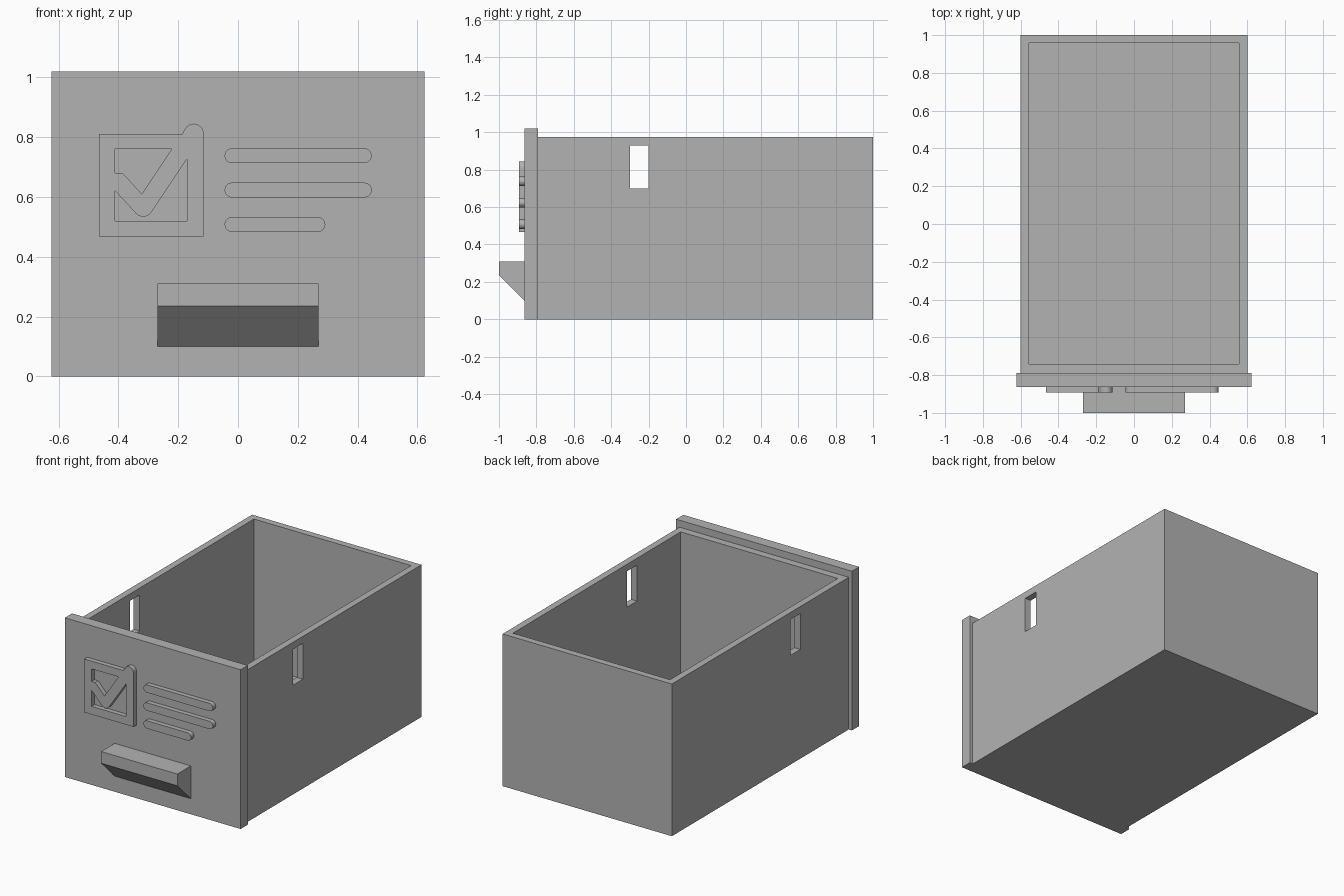
import bpy
import bmesh
import math
from mathutils import Matrix, Vector

cube = bpy.data.objects.get("Cube")
if cube:
    bpy.data.objects.remove(cube, do_unlink=True)

grey = bpy.data.materials.new("plain grey")
grey.use_nodes = True
COLOUR = (0.45, 0.45, 0.45, 1)
grey.diffuse_color = COLOUR
grey.node_tree.nodes["Principled BSDF"].inputs["Base Color"].default_value = COLOUR


def add_object(name, data):
    obj = bpy.data.objects.new(name, data)
    bpy.context.collection.objects.link(obj)
    data.materials.append(grey)
    return obj


def box(name, low, high):
    """Box between two opposite corners."""
    low, high = Vector(low), Vector(high)
    bm = bmesh.new()
    bmesh.ops.create_cube(bm, size=1, matrix=Matrix.Translation((low + high) / 2)
                          @ Matrix.Diagonal((high - low).to_4d()))
    mesh = bpy.data.meshes.new(name)
    bm.to_mesh(mesh)
    bm.free()
    return add_object(name, mesh)


def cut(target, cutter):
    cutter.hide_render = True
    cutter.hide_viewport = True
    mod = target.modifiers.new(cutter.name, 'BOOLEAN')
    mod.operation = 'DIFFERENCE'
    mod.solver = 'EXACT'
    mod.object = cutter


def arc(cx, cz, r, start, end, steps=10):
    """Points on an arc, angles in degrees."""
    angles = [math.radians(start + (end - start) * i / steps) for i in range(steps + 1)]
    return [(cx + r * math.cos(a), cz + r * math.sin(a)) for a in angles]


def relief(name, outlines, back, front):
    """Raise filled outlines (x, z) from y = back to y = front; inner outlines are holes."""
    curve = bpy.data.curves.new(name + "_outline", 'CURVE')
    curve.dimensions = '2D'
    curve.fill_mode = 'BOTH'
    curve.extrude = (back - front) / 2
    for points in outlines:
        spline = curve.splines.new('POLY')
        spline.points.add(len(points) - 1)
        for p, (x, z) in zip(spline.points, points):
            p.co = (x, z, 0, 1)
        spline.use_cyclic_u = True
        spline.use_smooth = False
    source = bpy.data.objects.new(name + "_outline", curve)
    bpy.context.collection.objects.link(source)
    bpy.context.view_layer.update()
    graph = bpy.context.evaluated_depsgraph_get()
    mesh = bpy.data.meshes.new_from_object(source.evaluated_get(graph))
    bpy.data.objects.remove(source, do_unlink=True)
    mesh.transform(Matrix.Translation((0, (back + front) / 2, 0))
                   @ Matrix.Rotation(math.pi / 2, 4, 'X'))
    mesh.materials.clear()
    mesh.name = name
    return add_object(name, mesh)


PANEL_BACK, PANEL_FRONT, RELIEF_FRONT = -0.79, -0.863, -0.893

# Open drawer body with a slot through both side walls
body = box("drawer_body", (-0.6, PANEL_BACK, 0), (0.6, 1, 0.975))
cut(body, box("cavity_cutter", (-0.557, -0.742, 0.043), (0.557, 0.957, 1.2)))
cut(body, box("slot_cutter", (-0.8, -0.3, 0.7), (0.8, -0.2, 0.93)))

# Front panel
box("front_panel", (-0.623, PANEL_FRONT, 0), (0.623, PANEL_BACK, 1.02))

# Handle: wedge profile (y, z) swept across x
profile = [(PANEL_FRONT, 0.31), (-1, 0.31), (-1, 0.235), (PANEL_FRONT, 0.1)]
bm = bmesh.new()
face = bm.faces.new([bm.verts.new((-0.27, y, z)) for y, z in profile])
swept = bmesh.ops.extrude_face_region(bm, geom=[face])["geom"]
bmesh.ops.translate(bm, vec=(0.54, 0, 0),
                    verts=[v for v in swept if isinstance(v, bmesh.types.BMVert)])
bmesh.ops.recalc_face_normals(bm, faces=bm.faces)
handle_mesh = bpy.data.meshes.new("handle")
bm.to_mesh(handle_mesh)
bm.free()
add_object("handle", handle_mesh)

# Raised tick box: square frame joined to a rounded tick stroke
frame = [(-0.465, 0.468), (-0.115, 0.468), (-0.115, 0.8)]
frame += arc(-0.148, 0.812, 0.033, 0, 145) + [(-0.187, 0.81), (-0.465, 0.81)]
upper_gap = [(-0.412, 0.76), (-0.222, 0.76), (-0.322, 0.61),
             (-0.372, 0.665), (-0.388, 0.68), (-0.412, 0.68)]
lower_gap = [(-0.412, 0.622)] + arc(-0.317, 0.567, 0.033, 222, 326)
lower_gap += [(-0.17, 0.728), (-0.17, 0.52), (-0.412, 0.52)]
relief("tick_box", [frame, upper_gap, lower_gap], PANEL_FRONT, RELIEF_FRONT)

# Raised rounded bars
R = 0.025
for name, right, z in (("top_bar", 0.447, 0.738), ("middle_bar", 0.447, 0.623),
                       ("bottom_bar", 0.292, 0.508)):
    outline = arc(right - R, z, R, -90, 90) + arc(-0.045 + R, z, R, 90, 270)
    bar = relief(name, [outline], PANEL_FRONT, RELIEF_FRONT)
